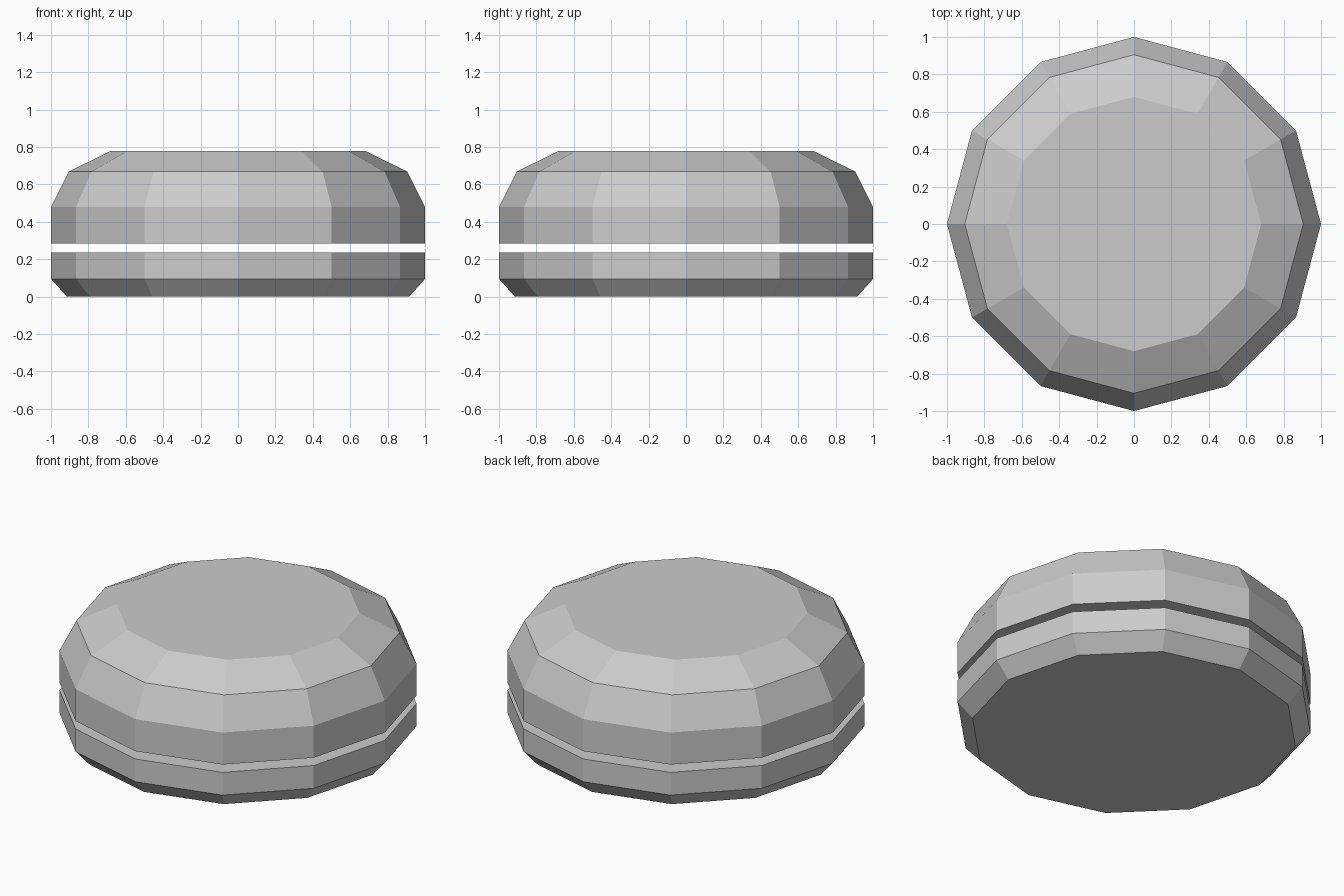
import bpy, bmesh
from math import cos, sin, tau

if "Cube" in bpy.data.objects:
    bpy.data.objects.remove(bpy.data.objects["Cube"])

SIDES = 12


def lathe(name, profile):
    """Closed faceted solid from (radius, z) rings, bottom to top."""
    bm = bmesh.new()
    rings = [[bm.verts.new((r * cos(tau * i / SIDES), r * sin(tau * i / SIDES), z))
              for i in range(SIDES)] for r, z in profile]
    for low, high in zip(rings, rings[1:]):
        for i in range(SIDES):
            j = (i + 1) % SIDES
            bm.faces.new((low[i], low[j], high[j], high[i]))
    bm.faces.new(rings[0][::-1])
    bm.faces.new(rings[-1])
    mesh = bpy.data.meshes.new(name)
    bm.to_mesh(mesh)
    bm.free()
    obj = bpy.data.objects.new(name, mesh)
    bpy.context.collection.objects.link(obj)
    return obj


# Lower bun with chamfered base
lathe("bottom_bun", [(0.915, 0), (1, 0.095), (1, 0.235)])

# Upper bun with domed top, floating above a thin gap
lathe("top_bun", [(1, 0.283), (1, 0.48), (0.905, 0.668), (0.68, 0.78)])
